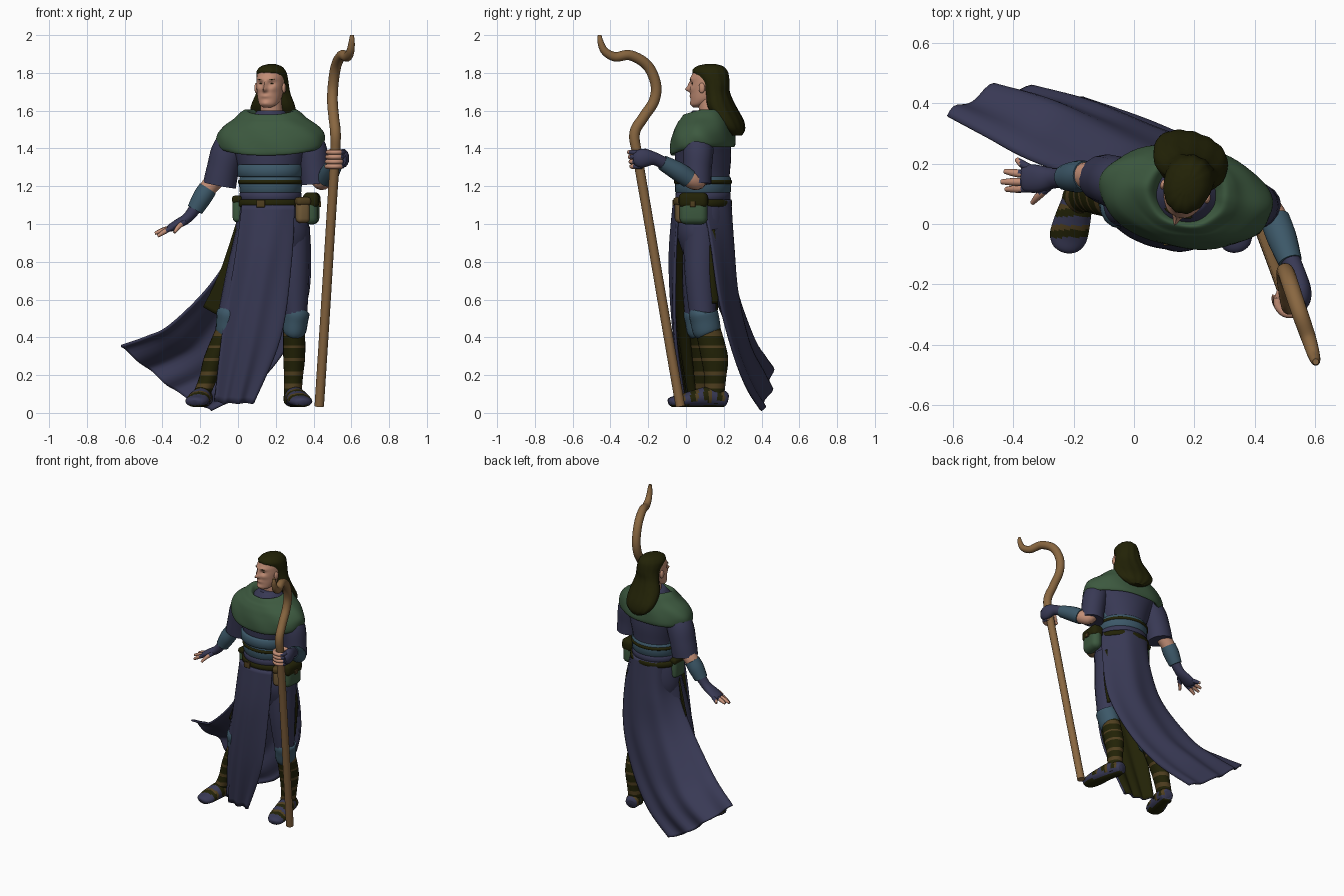
import bpy, bmesh, math
from mathutils import Vector, Matrix


def material(name, r, g, b):
    m = bpy.data.materials.new(name)
    m.diffuse_color = (r, g, b, 1)
    return m


NAVY = material("navy cloth", .040, .041, .090)
GREEN = material("green cloth", .046, .100, .05)
TEAL = material("teal cloth", .046, .098, .14)
DARK = material("dark olive", .016, .016, .002)
WOOD = material("staff wood", .25, .135, .052)
STRAP = material("brown strap", .080, .050, .014)
SKIN = material("skin", .54, .27, .18)
TAN = material("tan leather", .17, .105, .04)
HEAD = Matrix.Translation((.173, .115, 0)) @ Matrix.Rotation(math.radians(-18), 4, 'Z')
BODY = Matrix.Translation((.172, .09, 0)) @ Matrix.Rotation(math.radians(-9), 4, 'Z')


def smooth_path(pts, n):
    """Catmull-Rom interpolation of equal-length tuples, n steps per span."""
    P = [Vector(p) for p in pts]
    out = []
    for i in range(len(P) - 1):
        a, b, c, d = P[max(i - 1, 0)], P[i], P[i + 1], P[min(i + 2, len(P) - 1)]
        for k in range(n):
            t = k / n
            out.append(.5 * (2 * b + (c - a) * t + (2 * a - 5 * b + 4 * c - d) * t * t
                             + (3 * b - a - 3 * c + d) * t ** 3))
    return out + [P[-1]]


def finish(name, bm, mats, rule=None, mat=None, normals=True):
    if normals:
        bmesh.ops.recalc_face_normals(bm, faces=bm.faces)
    if rule:
        for f in bm.faces:
            f.material_index = rule(f.calc_center_median())
    if mat:
        bm.transform(mat)
    me = bpy.data.meshes.new(name)
    bm.to_mesh(me)
    bm.free()
    for m in mats:
        me.materials.append(m)
    for p in me.polygons:
        p.use_smooth = True
    me.set_sharp_from_angle(angle=math.radians(50))
    ob = bpy.data.objects.new(name, me)
    bpy.context.collection.objects.link(ob)
    return ob


def skin_rings(bm, rings, caps=True):
    vs = [[bm.verts.new(p) for p in r] for r in rings]
    for a, b in zip(vs, vs[1:]):
        for i in range(len(a)):
            j = (i + 1) % len(a)
            bm.faces.new((a[i], a[j], b[j], b[i]))
    if caps:
        bm.faces.new(vs[0])
        bm.faces.new(vs[-1])


def sweep(name, pts, mats, ref=(0, 1, 0), segs=16, n=5, rule=None):
    """Tube through (x, y, z, r_side, r_ref) points."""
    path = smooth_path(pts, n)
    ref, rings = Vector(ref), []
    for i, p in enumerate(path):
        t = path[min(i + 1, len(path) - 1)] - path[max(i - 1, 0)]
        t = Vector(t[:3]).normalized()
        u = t.cross(ref).normalized()
        v = u.cross(t)
        c = Vector(p[:3])
        rings.append([c + u * p[3] * math.cos(a) + v * p[4] * math.sin(a)
                      for a in (2 * math.pi * k / segs for k in range(segs))])
    bm = bmesh.new()
    skin_rings(bm, rings)
    return finish(name, bm, mats, rule)


def loft(name, rows, mats, mat=None, segs=32, n=4, shape=None, rule=None, caps=True):
    """Stacked ellipses from (z, cx, cy, rx, ry) rows."""
    rings = []
    for z, cx, cy, rx, ry in smooth_path(rows, n):
        ring = []
        for k in range(segs):
            a = 2 * math.pi * k / segs
            p = Vector((cx + rx * math.cos(a), cy + ry * math.sin(a), z))
            ring.append(shape(p, a) if shape else p)
        rings.append(ring)
    bm = bmesh.new()
    skin_rings(bm, rings, caps)
    return finish(name, bm, mats, rule, mat)


def sheet(name, rows, mats, ripple=0, waves=4, side=1):
    """Draped cloth through rows of points; side 1 or -1 sets the outer (y) direction."""
    cols = [smooth_path(r, 9) for r in rows]
    grid = list(zip(*[smooth_path(c, 7) for c in zip(*cols)]))
    bm, vs = bmesh.new(), []
    for i, r in enumerate(grid):
        s = i / (len(grid) - 1)
        vs.append([bm.verts.new(p + Vector((0, 1, .3)) * ripple * s *
                   math.sin(2 * math.pi * waves * k / (len(r) - 1))) for k, p in enumerate(r)])
    for a, b in zip(vs, vs[1:]):
        for k in range(len(a) - 1):
            bm.faces.new((a[k], a[k + 1], b[k + 1], b[k]))
    bm.normal_update()
    if sum(f.normal.y for f in bm.faces) * side < 0:
        bmesh.ops.reverse_faces(bm, faces=bm.faces)
    ob = finish(name, bm, mats, normals=False)
    m = ob.modifiers.new("thickness", 'SOLIDIFY')
    m.thickness, m.offset, m.material_offset = .012, -1, 1


def blob(name, loc, size, mats, mat=None, rot=0, box=0):
    """Ellipsoid, or a rounded box when box gives the rounding share."""
    bm = bmesh.new()
    if box:
        bmesh.ops.create_cube(bm, size=1)
    else:
        bmesh.ops.create_uvsphere(bm, u_segments=16, v_segments=10, radius=.5)
    bm.transform(Matrix.Translation(loc) @ Matrix.Rotation(rot, 4, 'Z') @ Matrix.Diagonal((*size, 1)))
    if box:
        bmesh.ops.bevel(bm, geom=bm.edges[:], offset=min(size) * box, segments=4, affect='EDGES', profile=.5)
    finish(name, bm, mats, None, mat)


# Torso, hips and waist wraps
loft("tunic", [(1.14, 0, 0, .155, .135), (1.25, 0, 0, .158, .14), (1.36, 0, 0, .19, .148),
               (1.46, 0, 0, .22, .14), (1.54, 0, .01, .13, .11), (1.60, 0, .015, .07, .07)], [NAVY], BODY)
loft("hips", [(1.16, 0, 0, .152, .134), (1.06, .005, 0, .183, .142), (.95, .01, 0, .195, .138),
              (.84, .01, 0, .17, .10)], [NAVY], BODY)
for nm, m, z0, z1, cy, rx, ry in (
        ("waist_wrap_upper", TEAL, 1.25, 1.315, -.022, .172, .142), ("waist_wrap_lower", TEAL, 1.165, 1.25, 0, .165, .147),
        ("thin_belt", DARK, 1.210, 1.236, 0, .172, .153), ("sash", NAVY, 1.12, 1.17, 0, .164, .145),
        ("main_belt", DARK, 1.09, 1.13, 0, .18, .152)):
    loft(nm, [(z0, 0, cy, rx - .012, ry - .012), (z0 + .006, 0, cy, rx, ry), (z1 - .006, 0, cy, rx, ry),
              (z1, 0, cy, rx - .012, ry - .012)], [m], BODY, n=2)
blob("belt_buckle", (.12, -.066, 1.108), (.045, .012, .04), [STRAP], box=.3)

# Cowl with a rolled collar dipping at the front and a draped hem
def drape(p, a):
    f = max(0, -math.sin(a))
    p.z -= .045 * f * min(1, max(0, (1.56 - p.z) / .12)) + .028 * f * max(0, min(1, (p.z - 1.52) / .06))
    k = 1 + .013 * math.sin(7 * a + p.z * 30)
    return Vector((p.x * k, p.y * k, p.z))
loft("cowl", [(1.54, 0, .01, .085, .08), (1.585, 0, .012, .105, .092), (1.607, 0, .014, .13, .11), (1.592, 0, .014, .16, .126),
              (1.56, 0, .01, .195, .14), (1.52, 0, .005, .252, .154), (1.475, 0, 0, .286, .165), (1.428, 0, 0, .287, .17),
              (1.408, 0, 0, .265, .163), (1.43, 0, 0, .235, .15)], [GREEN], BODY, segs=56, shape=drape, caps=False)

# Head, face and long hair
loft("neck", [(1.55, 0, .02, .06, .06), (1.68, 0, .005, .055, .06)], [SKIN], HEAD)

def face(p, a):
    # eye sockets, brow, cheekbones and jaw pressed into the head
    if p.y < 0:
        g = lambda x, z, w, h: math.exp(-((abs(p.x) - x) / w) ** 2 - ((p.z - z) / h) ** 2)
        p.y += .012 * g(.03, 1.742, .016, .011) - .008 * g(.03, 1.768, .03, .01) - .006 * g(.04, 1.715, .018, .014)
        p.y -= .007 * g(0, 1.677, .025, .010) + .008 * g(0, 1.638, .025, .014)
        p.y -= .030 * g(0, 1.712, .012, .013) + .016 * g(0, 1.737, .009, .02)
    return p
loft("head", [(1.618, 0, -.058, .022, .022), (1.632, 0, -.045, .045, .044), (1.66, 0, -.022, .06, .07),
              (1.70, 0, -.01, .068, .083), (1.75, 0, 0, .073, .093), (1.80, 0, .005, .068, .086),
              (1.83, 0, .01, .04, .055)], [SKIN], HEAD, segs=72, n=7, shape=face)
for s, nm in ((-1, "right"), (1, "left")):
    blob(nm + "_ear", (s * .077, -.008, 1.72), (.020, .034, .055), [SKIN], HEAD)
    blob(nm + "_eye", (s * .03, -.075, 1.743), (.020, .01, .005), [DARK], HEAD)
    blob(nm + "_eyebrow", (s * .032, -.0865, 1.766), (.034, .010, .005), [DARK], HEAD, rot=s * .3)
loft("hair", [(1.846, 0, .015, .02, .03), (1.835, 0, .012, .052, .07), (1.81, 0, .012, .075, .094),
              (1.78, 0, .026, .081, .088), (1.74, 0, .045, .083, .072), (1.69, -.004, .055, .094, .062), (1.62, -.012, .075, .122, .07),
              (1.55, -.02, .118, .125, .062), (1.50, -.02, .145, .098, .045), (1.468, -.02, .155, .045, .022)], [DARK], HEAD,
     segs=48, shape=lambda p, a: p + Vector((0, .002 * math.sin(12 * a), 0)))

# Coat tail swept to the side, front panel and dark flaps
sheet("coat_tail", [
    [(0, .09, 1.13), (.08, .222, 1.13), (.25, .225, 1.13), (.355, .09, 1.13)],
    [(0, .10, .93), (.06, .238, .90), (.24, .245, .9), (.385, .135, .9)],
    [(-.15, .14, .68), (-.02, .26, .66), (.20, .27, .62), (.37, .18, .60)],
    [(-.36, .22, .47), (-.20, .35, .40), (.05, .325, .36), (.25, .25, .33)],
    [(-.49, .29, .405), (-.34, .41, .30), (-.14, .40, .20), (.075, .325, .13)],
    [(-.62, .36, .36), (-.48, .45, .24), (-.32, .445, .11), (-.14, .40, .01)]],
    [NAVY, NAVY], ripple=.015, waves=3.5)
sheet("front_panel", [
    [(.02, -.01, 1.1), (.11, -.062, 1.1), (.22, -.07, 1.1), (.30, -.045, 1.1)],
    [(-.02, -.015, .8), (.08, -.08, .8), (.18, -.088, .8), (.285, -.06, .8)],
    [(-.085, .01, .42), (.01, -.052, .42), (.11, -.065, .41), (.228, -.058, .4)],
    [(-.122, .045, .06), (-.06, .005, .05), (.02, -.005, .05), (.085, -.005, .05)]],
    [NAVY, DARK], ripple=.008, waves=3, side=-1)
sheet("right_lining_flap", [
    [(-.012, .09, 1.0), (.0, .07, 1.0), (.02, .05, 1.0)],
    [(-.095, .12, .75), (-.05, .11, .75), (0, .1, .75)],
    [(-.185, .16, .56), (-.11, .15, .52), (-.03, .14, .5)]], [DARK, DARK], side=-1)
sheet("left_lining_flap", [
    [(.35, .11, .97), (.355, .13, .97), (.35, .15, .97)],
    [(.35, .12, .78), (.355, .14, .78), (.345, .16, .78)],
    [(.33, .12, .58), (.335, .14, .58), (.325, .165, .58)]], [DARK, DARK], side=-1)

# Legs: trousers, knee wraps, strapped boots and shoes
def leg(nm, hip, knee, ankle, heel, toe):
    kx, ky = knee
    ax, ay = ankle
    sweep(nm + "_trouser", [(*hip, .98, .095, .10), ((hip[0] + kx) / 2, (hip[1] + ky) / 2 - .01, .74, .083, .085),
                            (kx, ky, .5, .06, .068)], [NAVY])
    sweep(nm + "_knee_wrap", [(kx + .008, ky, .545, .055, .06), (kx + .006, ky, .533, .068, .076), (kx, ky + .01, .49, .066, .077),
                              (kx - .006, ky + .02, .435, .062, .074), (kx - .008, ky + .025, .42, .05, .06)], [TEAL], n=4)
    mx, my = (kx + ax) / 2, (ky + ay) / 2 + .03
    loft(nm + "_boot", [(.45, kx - .008, ky + .025, .058, .068), (.30, mx, my, .058, .072),
                        (.19, (mx + ax) / 2, (my + ay) / 2 + .005, .05, .058),
                        (.10, ax, ay, .047, .053), (.05, ax, ay, .045, .05)], [DARK, STRAP], n=14, segs=24,
         rule=lambda c: int(c.z > .11 and (c.z + .01) % .07 < .022))
    d = Vector((toe[0] - heel[0], toe[1] - heel[1]))
    pts = [(heel[0] + d.x * t, heel[1] + d.y * t, z, r, h) for t, z, r, h in
           ((0, .07, .02, .02), (.05, .073, .044, .042), (.3, .085, .052, .054), (.55, .076, .06, .046),
            (.8, .063, .062, .033), (.95, .057, .045, .026), (1, .053, .02, .015))]
    sweep(nm + "_shoe", pts, [NAVY, DARK, STRAP], ref=(0, 0, 1), n=9, segs=20,
          rule=lambda c: 1 if c.z < .042 else (0 if c.y < -.06 or c.z < .06 else
                                               (2 if (c.y + 1) % .07 < .016 else int((c.y + 1) % .07 > .045))))
leg("right", (.09, .09), (-.05, .06), (-.19, .085), (-.172, .14), (-.23, -.09))
leg("left", (.285, .085), (.305, .09), (.290, .15), (.28, .22), (.345, -.09))

# Right arm reaching out, open hand
sweep("right_sleeve", [(.02, .12, 1.50, .06, .06), (-.045, .135, 1.40, .088, .085), (-.08, .145, 1.29, .086, .085),
                       (-.098, .15, 1.205, .088, .08)], [NAVY])
sweep("right_elbow", [(-.085, .155, 1.27, .05, .05), (-.15, .16, 1.2, .047, .047), (-.19, .158, 1.14, .04, .04)], [SKIN])
sweep("right_bracer", [(-.16, .16, 1.187, .05, .05), (-.19, .157, 1.14, .051, .053), (-.228, .155, 1.075, .043, .043)], [TEAL])
sweep("right_glove", [(-.215, .155, 1.10, .034, .036), (-.265, .152, 1.035, .028, .034), (-.32, .15, 1.0, .025, .046),
                      (-.36, .152, .978, .02, .045), (-.372, .152, .972, .012, .035)], [NAVY])
for i, (y, tx, ty, tz) in enumerate(((.118, -.425, .115, .935), (.14, -.44, .14, .95), (.163, -.43, .175, .957), (.185, -.39, .215, .965))):
    mid = ((-.355 + tx) / 2, (y + ty) / 2, (.975 + tz) / 2 + .004)
    sweep("right_finger_%d" % (i + 1), [(-.345, y, .982, .013, .013), (*mid, .013, .013), (tx, ty, tz, .008, .008)],
          [NAVY, SKIN], segs=8, rule=lambda c: int(c.x < -.38))
sweep("right_thumb", [(-.285, .125, 1.01, .016, .016), (-.315, .095, .985, .013, .013), (-.337, .07, .955, .008, .008)],
      [NAVY, SKIN], segs=8, ref=(0, 0, 1), rule=lambda c: int(c.y < .1))

# Left arm bent forward, holding the staff
sweep("left_sleeve", [(.34, .07, 1.50, .06, .06), (.39, .065, 1.40, .078, .08), (.405, .06, 1.29, .078, .076),
                      (.412, .06, 1.212, .077, .074)], [NAVY])
sweep("left_elbow", [(.412, .075, 1.27, .045, .045), (.437, .06, 1.228, .048, .045), (.465, .02, 1.238, .045, .045),
                     (.485, -.03, 1.27, .04, .04)], [SKIN], ref=(1, 0, 0))
sweep("left_bracer", [(.468, .015, 1.24, .05, .05), (.49, -.045, 1.28, .05, .05), (.518, -.125, 1.325, .04, .04)], [TEAL], ref=(1, 0, 0))
sweep("left_glove", [(.515, -.11, 1.318, .034, .034), (.54, -.165, 1.345, .034, .03), (.555, -.215, 1.35, .048, .032),
                     (.56, -.25, 1.345, .046, .027), (.555, -.275, 1.342, .03, .018)], [NAVY], ref=(1, 0, 0))
for i in range(4):
    z = 1.305 + .025 * i
    cx, cy = .511 + .006 * i / 3, -.246 - .012 * i / 3
    pts = [(cx + .041 * math.cos(a), cy + .041 * math.sin(a), z, .014, .013)
           for a in (math.radians(d) for d in (20, -25, -70, -115, -160, -195))]
    sweep("left_finger_%d" % (i + 1), pts, [SKIN, NAVY], ref=(0, 0, 1), segs=8, n=3, rule=lambda c: int(c.x > .55))
sweep("left_thumb", [(.53, -.2, 1.375, .015, .015), (.495, -.215, 1.385, .014, .014), (.475, -.245, 1.38, .01, .01)],
      [SKIN], ref=(0, 0, 1), segs=8)

# Crooked staff
sweep("staff", [(x, y, z, r, r) for x, y, z, r in (
    (.43, -.03, .035, .025), (.46, -.11, .5, .025), (.491, -.195, 1.0, .025), (.513, -.255, 1.35, .026), (.516, -.272, 1.48, .028),
    (.507, -.225, 1.565, .028), (.50, -.17, 1.65, .028), (.504, -.16, 1.74, .028), (.52, -.205, 1.84, .028),
    (.55, -.295, 1.893, .027), (.578, -.375, 1.885, .025), (.595, -.43, 1.915, .021), (.602, -.453, 1.965, .016),
    (.603, -.457, 2.0, .010))], [WOOD], ref=(1, 0, 0), n=7)

# Belt pouches
blob("side_bag", (.39, .04, 1.08), (.075, .15, .165), [GREEN], box=.48, rot=-.1)
blob("side_bag_flap", (.39, .04, 1.125), (.085, .155, .085), [DARK], box=.35, rot=-.1)
blob("side_bag_clasp", (.434, .035, 1.105), (.012, .03, .03), [STRAP], box=.3)
blob("front_pouch", (.343, -.028, 1.07), (.075, .055, .13), [TAN], box=.45, rot=.35)
blob("front_pouch_flap", (.343, -.03, 1.12), (.08, .062, .045), [STRAP], box=.4, rot=.35)
blob("right_pouch", (.0, .095, 1.08), (.05, .11, .14), [GREEN], box=.45, rot=-.1)
blob("right_pouch_flap", (-.001, .095, 1.13), (.055, .116, .04), [DARK], box=.4, rot=-.1)
